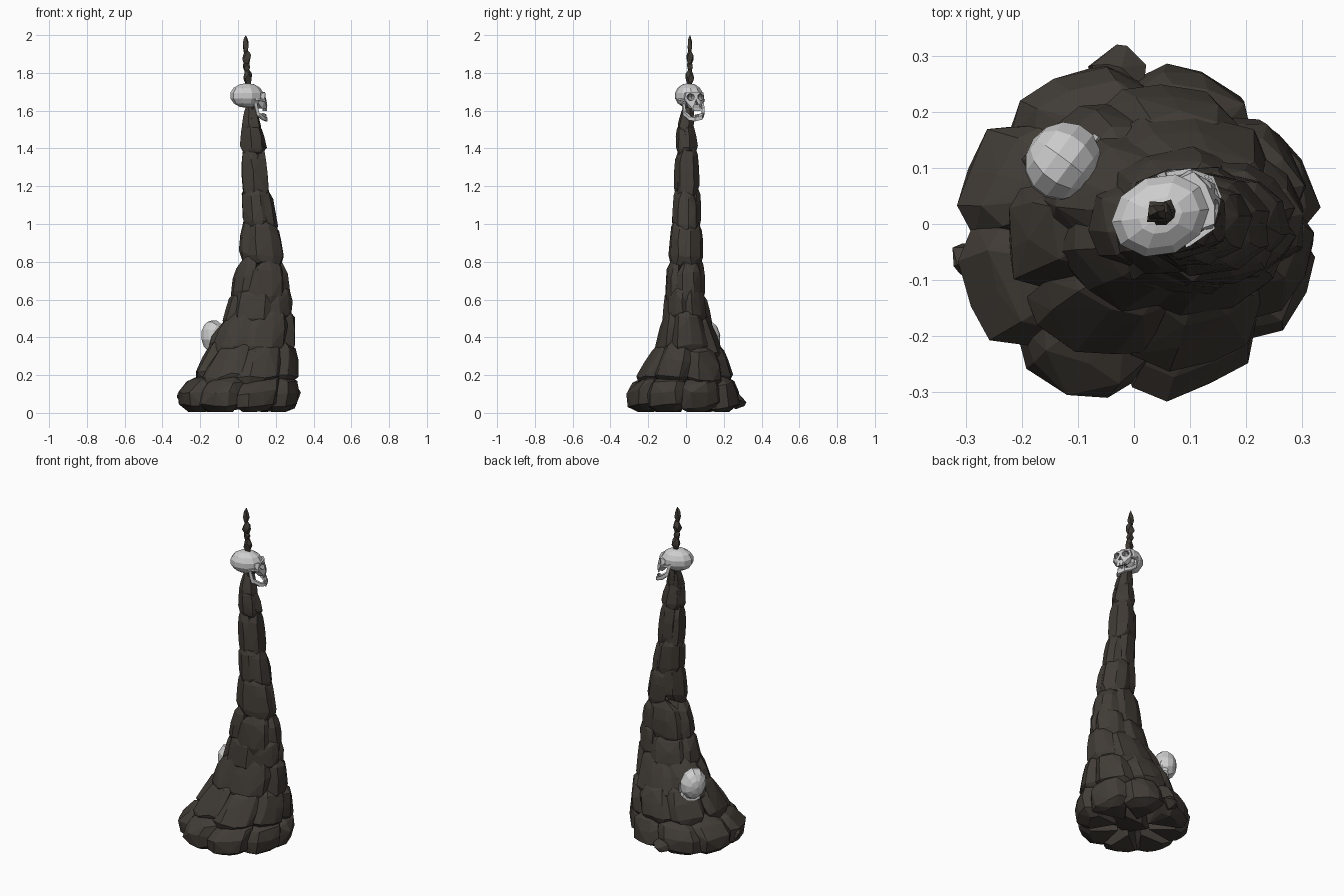
import bpy, bmesh, math, random
from mathutils import Matrix, Vector

if "Cube" in bpy.data.objects:
    bpy.data.objects.remove(bpy.data.objects["Cube"])

random.seed(11)


def material(name, rgb):
    m = bpy.data.materials.new(name)
    m.diffuse_color = (*rgb, 1)
    m.use_nodes = True
    m.node_tree.nodes["Principled BSDF"].inputs["Base Color"].default_value = m.diffuse_color
    return m


ROCK = material("dark_rock", (0.053, 0.045, 0.037))
BONE = material("pale_bone", (0.62, 0.62, 0.62))
SOCKET = material("socket_shadow", (0.30, 0.30, 0.30))


def finish(name, bm, mats):
    bmesh.ops.recalc_face_normals(bm, faces=bm.faces[:])
    me = bpy.data.meshes.new(name)
    bm.to_mesh(me)
    bm.free()
    for m in mats:
        me.materials.append(m)
    ob = bpy.data.objects.new(name, me)
    bpy.context.collection.objects.link(ob)
    return ob


def add_hull(bm, pts):
    """Convex solid around a handful of points."""
    vs = [bm.verts.new(p) for p in pts]
    r = bmesh.ops.convex_hull(bm, input=vs)
    junk = {v for v in r["geom_interior"] + r["geom_unused"] if isinstance(v, bmesh.types.BMVert)}
    bmesh.ops.delete(bm, geom=list(junk), context='VERTS')


# Outline of the pile: z, x min, x max, y min, y max
OUTLINE = [
    (0.00, -0.32, 0.32, -0.31, 0.29), (0.10, -0.32, 0.32, -0.315, 0.285),
    (0.20, -0.25, 0.32, -0.26, 0.25), (0.30, -0.18, 0.315, -0.19, 0.215),
    (0.40, -0.14, 0.305, -0.15, 0.17), (0.50, -0.08, 0.30, -0.125, 0.13),
    (0.60, -0.05, 0.285, -0.115, 0.11), (0.80, 0.0, 0.26, -0.10, 0.095),
    (1.00, 0.02, 0.21, -0.08, 0.085), (1.20, 0.012, 0.175, -0.065, 0.075),
    (1.40, 0.005, 0.155, -0.055, 0.065), (1.52, 0.015, 0.125, -0.05, 0.045),
    (1.65, 0.04, 0.09, -0.01, 0.045)]


def outline_point(a, f, z):
    z = min(max(z, 0.005), 1.65)
    for p, q in zip(OUTLINE, OUTLINE[1:]):
        if z <= q[0]:
            t = (z - p[0]) / (q[0] - p[0])
            x0, x1, y0, y1 = [u + (v - u) * t for u, v in zip(p[1:], q[1:])]
            break
    return ((x0 + x1) / 2 + f * (x1 - x0) / 2 * math.cos(a),
            (y0 + y1) / 2 + f * (y1 - y0) / 2 * math.sin(a), z)


def stone(bm, a, span, z0, z1, core, tilt):
    """Wedge-shaped boulder bulging out to the outline."""
    pts, h, j = [], z1 - z0, random.uniform
    for t, full in ((0, .84), (.2, 1.0), (.55, 1.03), (.82, 1.0), (1, .82)):
        wide = 0.36 if t in (0, 1) else 0.5
        for k in (-1, -.55, .1, .6, 1):
            f = full * (0.88 if abs(k) == 1 else 1.0) * j(.95, 1.02)
            pts.append(outline_point(a + k * wide * span * j(.95, 1.1), f,
                                     z0 + h * (t + tilt * k + j(-.04, .04))))
        pts.append(outline_point(a, core, z0 + h * (0.1 + 0.8 * t)))
    add_hull(bm, pts)


# Courses of boulders: bottom, top, count, start angle
COURSES = [(0.00, 0.20, 8, 0.4), (0.14, 0.37, 7, 0.55), (0.28, 0.54, 5, 0.1),
           (0.46, 0.65, 5, 0.7), (0.58, 0.82, 4, 0.3), (0.78, 1.01, 3, 0.9),
           (0.98, 1.19, 3, 0.0), (1.15, 1.41, 2, 0.4), (1.38, 1.53, 2, 1.3),
           (1.50, 1.62, 2, 0.2)]
for i, (z0, z1, n, start) in enumerate(COURSES):
    bm = bmesh.new()
    core = -0.15 if n == 2 else 0.3 if i == 0 else 0.05
    for k in range(n):
        dz = random.uniform(-.14, .14) * (z1 - z0) if 0 < i < 8 else 0
        stone(bm, start + math.tau * k / n + random.uniform(-.06, .06),
              math.tau / n * random.uniform(1.0, 1.12), z0 + dz, z1 + dz, core,
              random.uniform(-.09, .09))
    finish(f"boulder_course_{i + 1}", bm, [ROCK])

# Loose stones around the foot and under the middle
bm = bmesh.new()
for c, s in [((-0.03, 0.27, 0.06), (.055, .05, .04)), ((-0.27, -0.06, 0.08), (.06, .04, .05)),
             ((0.0, 0.0, 0.09), (.16, .15, .08))]:
    pts = []
    for _ in range(18):
        d = Vector([random.gauss(0, 1) for _ in range(3)]).normalized()
        pts.append([c[n] + s[n] * d[n] for n in range(3)])
    add_hull(bm, pts)
finish("loose_stones", bm, [ROCK])

# Knotted spike that pierces the upper skull
bm = bmesh.new()
KNOTS = [(1.56, 1.71, .036, .065), (1.69, 1.76, .026, .055), (1.73, 1.83, .029, .052),
         (1.80, 1.87, .022, .045), (1.835, 1.925, .028, .047), (1.895, 2.00, .019, .041)]
for z0, z1, r, cx in KNOTS:
    pts = [(cx + random.uniform(-.4, .4) * r, .02, z0), (.042, .022, z1)]
    for t, f in ((.12, .55), (.4, 1), (.65, .85), (.86, .45)):
        a0 = random.uniform(0, 6)
        for k in range(4):
            a = a0 + k * math.tau / 4
            g = f * r * random.uniform(.75, 1.1)
            pts.append((cx + g * math.cos(a), .02 + g * math.sin(a) * .85, z0 + (z1 - z0) * t))
    add_hull(bm, pts)
finish("top_spike", bm, [ROCK])


def bar(bm, a, b, w, h):
    """Bone segment between two points."""
    add_hull(bm, [Vector(p) + Vector((sx * w, sy * w, sz * h)) for p in (a, b)
                  for sx in (-1, 1) for sy in (-1, 1) for sz in (-1, 1)])


def ball(bm, c, r, seg=10, rings=7):
    bmesh.ops.create_uvsphere(bm, u_segments=seg, v_segments=rings, radius=1,
                              matrix=Matrix.Translation(c) @ Matrix.Diagonal((*r, 1)))


def cut(ob, cutter):
    mod = ob.modifiers.new("cut", 'BOOLEAN')
    mod.operation, mod.solver, mod.object = 'DIFFERENCE', 'EXACT', cutter
    dg = bpy.context.evaluated_depsgraph_get()
    me = bpy.data.meshes.new_from_object(ob.evaluated_get(dg))
    ob.modifiers.clear()
    ob.data = me
    bpy.data.objects.remove(cutter)


def skull(name, place, jaw=True):
    # Local frame: +x is the face, z the crown
    bm = bmesh.new()
    ball(bm, (0, 0, 0), (.092, .073, .066), 10, 7)
    cranium = finish(name + "_cranium", bm, [BONE, SOCKET])
    bm = bmesh.new()
    add_hull(bm, [p for s in (-1, 1) for p in [
        (.084, s * .05, .016), (.096, s * .02, .018), (.078, s * .056, -.022),
        (.103, s * .012, -.012), (.110, s * .016, -.05), (.106, s * .022, -.07),
        (.075, s * .03, -.068), (.05, s * .036, -.04), (.04, s * .048, .01)]])
    face = finish(name + "_face", bm, [BONE, SOCKET])
    parts = [cranium, face]
    # Eye and nose hollows
    for ob in parts:
        bm = bmesh.new()
        for s in (-1, 1):
            ball(bm, (.10, s * .029, -.008), (.036, .02, .019), 8, 6)
        add_hull(bm, [(x, y, z) for x in (.085, .13) for y, z in
                      ((0, -.022), (-.011, -.047), (.011, -.047))])
        for f in bm.faces:
            f.material_index = 1
        cut(ob, finish("hollow_cutter", bm, [BONE, SOCKET]))
    # Cheek arches and upper teeth
    bm = bmesh.new()
    for s in (-1, 1):
        bar(bm, (.078, s * .054, -.026), (.025, s * .066, -.02), .004, .005)
        for k in range(3):
            y = s * (.005 + .008 * k)
            bar(bm, (.105 - 8 * y * y, y, -.068), (.105 - 8 * y * y, y, -.079), .0036, .002)
    parts.append(finish(name + "_cheeks_and_teeth", bm, [BONE]))
    # Hanging jaw, slightly askew
    if jaw:
        bm = bmesh.new()
        for s in (-1, 1):
            path = [(.03, s * .054, -.03), (.045, s * .052, -.085), (.08, s * .037, -.112), (.107, s * .014, -.122)]
            for a, b in zip(path, path[1:]):
                bar(bm, a, b, .006, .009)
            for k in range(3):
                y = s * (.005 + .009 * k)
                bar(bm, (.108 - 10 * y * y, y, -.112), (.108 - 10 * y * y, y, -.1), .0036, .002)
        bar(bm, (.107, -.014, -.122), (.107, .014, -.122), .007, .01)
        for v in bm.verts:
            v.co.z += .22 * v.co.y
            v.co.y += .01
        parts.append(finish(name + "_jaw", bm, [BONE]))
    for ob in parts:
        ob.matrix_world = place


# Skull impaled on the spike, looking right
skull("upper_skull", Matrix.Translation((.047, .015, 1.68)) @ Matrix.Rotation(math.radians(22), 4, 'Z'))

# Skull resting on the pile, face down into the stones
fwd = Vector((.12, .15, -.97)).normalized()
side = Vector((-.8, .6, 0)).cross(fwd).normalized()
rot = Matrix((fwd, side, fwd.cross(side))).transposed().to_4x4()
skull("lower_skull", Matrix.Translation((-.127, .112, .402)) @ rot, jaw=False)
